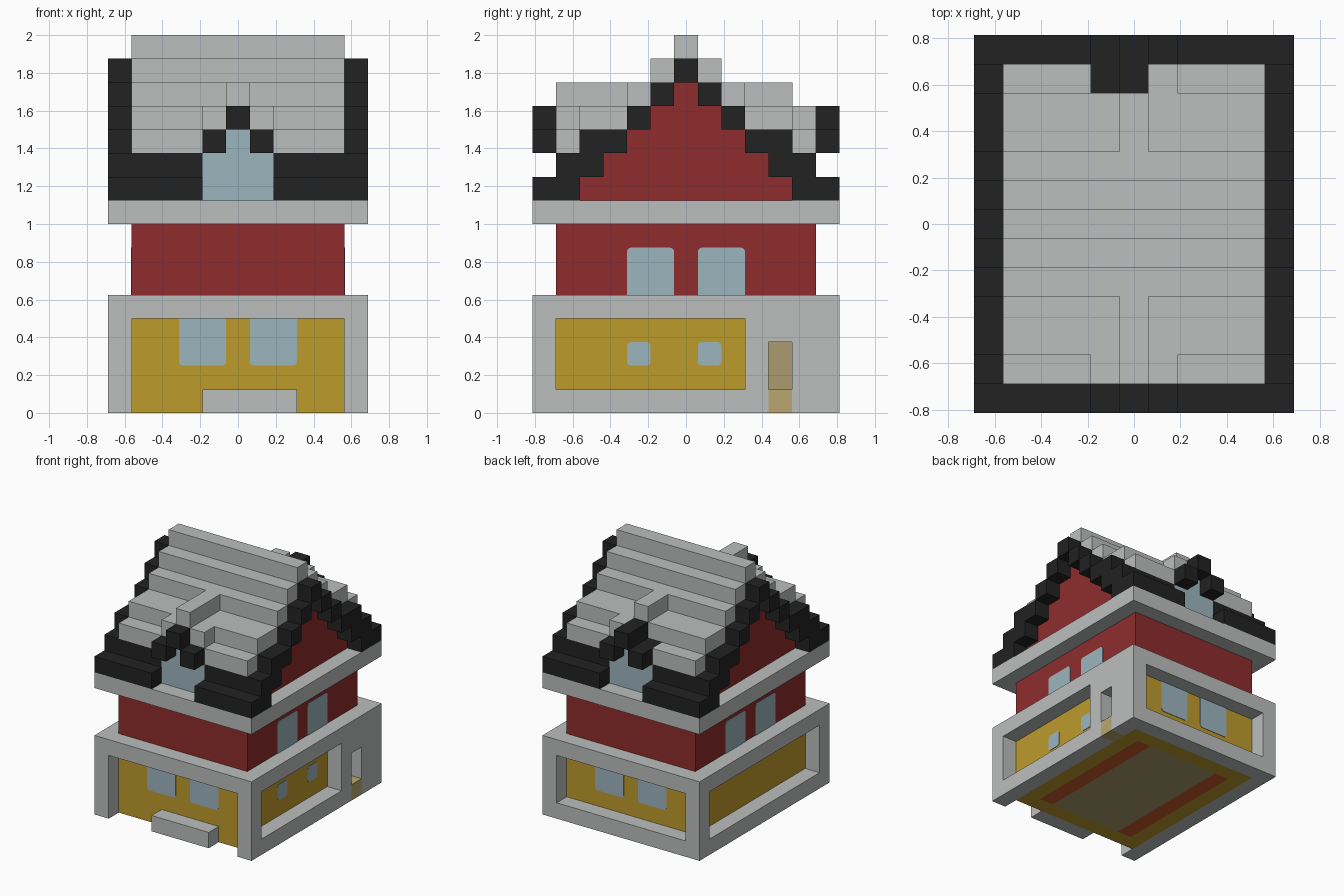
import bpy
import bmesh
from mathutils import Matrix, Vector

U = 0.125        # size of one building block
PLATE = 0.03     # thickness of painted plates, in blocks

old = bpy.data.objects.get("Cube")
if old:
    bpy.data.objects.remove(old, do_unlink=True)


def material(name, *rgb):
    lin = [((c / 255 + 0.055) / 1.055) ** 2.4 for c in rgb] + [1.0]
    mat = bpy.data.materials.new(name)
    mat.use_nodes = True
    mat.diffuse_color = lin
    bsdf = mat.node_tree.nodes["Principled BSDF"]
    bsdf.inputs["Base Color"].default_value = lin
    bsdf.inputs["Roughness"].default_value = 0.8
    return mat


STONE = material("pale_stone", 187, 191, 190)
BLACK = material("black_trim", 34, 34, 34)
RED = material("red_wall", 143, 44, 44)
YELLOW = material("yellow_wall", 190, 155, 44)
GLASS = material("blue_glass", 156, 181, 190)
TAN = material("tan_wood", 171, 155, 110)
SILL = material("light_tan_sill", 184, 167, 112)
ORANGE = material("orange_floor", 200, 90, 40)


def add_box(bm, x0, x1, y0, y1, z0, z1):
    size = Vector((x1 - x0, y1 - y0, z1 - z0)) * U
    mid = Vector((x0 + x1, y0 + y1, z0 + z1)) * U / 2
    mat = Matrix.Translation(mid) @ Matrix.Diagonal(size).to_4x4()
    return bmesh.ops.create_cube(bm, size=1, matrix=mat)["verts"]


def finish(bm, name, mat):
    mesh = bpy.data.meshes.new(name)
    bm.to_mesh(mesh)
    bm.free()
    mesh.materials.append(mat)
    obj = bpy.data.objects.new(name, mesh)
    bpy.context.collection.objects.link(obj)
    return obj


def part(name, mat, boxes, mirror=""):
    """Boxes in block units, repeated across the named axes."""
    bm = bmesh.new()
    for x0, x1, y0, y1, z0, z1 in boxes:
        xs = [(x0, x1)] + ([(-x1, -x0)] if "x" in mirror else [])
        ys = [(y0, y1)] + ([(-y1, -y0)] if "y" in mirror else [])
        for x in xs:
            for y in ys:
                add_box(bm, *x, *y, z0, z1)
    return finish(bm, name, mat)


def pane(name, axis, side, plane, a0, a1, z0, z1, round_low, round_high):
    """Thin window plate with softened corners on a wall facing x or y."""
    bm = bmesh.new()
    depth = sorted((side * plane, side * (plane + PLATE)))
    span = (*depth, a0, a1) if axis == 0 else (a0, a1, *depth)
    add_box(bm, *span, z0, z1)
    middle = (z0 + z1) / 2 * U
    edges = []
    for e in bm.edges:
        v, w = (vert.co for vert in e.verts)
        wanted = round_high if v.z > middle else round_low
        if abs(v[axis] - w[axis]) > PLATE * U / 2 and wanted:
            edges.append(e)
    bmesh.ops.bevel(bm, geom=edges, offset=0.022, segments=3,
                    profile=0.5, affect='EDGES')
    return finish(bm, name, GLASS)


# Ground floor: walls and floor
part("ground_side_walls", YELLOW, [(3.5, 4.5, -5.5, 5.5, 0, 4)], "x")
part("ground_end_walls", YELLOW, [(-3.5, 3.5, 4.5, 5.5, 0, 4)], "y")
part("floor_strips", ORANGE, [(2.5, 3.5, -4.5, 4.5, 0, 1)], "x")
part("floor_middle", TAN, [(-2.5, 2.5, -4.5, 4.5, 0, 1)])

# Ground floor: stone frame
part("corner_posts", STONE, [(4.5, 5.5, 5.5, 6.5, 0, 4)], "xy")
part("ground_ceiling_slab", STONE, [(-5.5, 5.5, -6.5, 6.5, 4, 5)])
part("left_base_beam", STONE, [(-5.5, -4.5, -5.5, 5.5, 0, 1)])
part("back_base_beam", STONE, [(-4.5, 4.5, 5.5, 6.5, 0, 1)])
part("front_step", STONE, [(-1.5, 2.5, -6.5, -5.5, 0, 1)])
part("door_side_frame", STONE, [
    (4.5, 5.5, -5.5, 2.5, 0, 1),
    (4.5, 5.5, 2.5, 3.5, 0, 4),
    (4.5, 5.5, 4.5, 5.5, 0, 4),
    (4.5, 5.5, 3.5, 4.5, 3, 4)])
part("door_sill", SILL, [(4.5, 5.5, 3.5, 4.5, 0, 1)])
part("door", TAN, [(4.5, 4.5 + PLATE, 3.5, 4.5, 1, 3)])

# Upper floor and eaves slab
part("upper_walls", RED, [(-4.5, 4.5, -5.5, 5.5, 5, 8)])
part("eaves_slab", STONE, [(-5.5, 5.5, -6.5, 6.5, 8, 9)])

# Windows
for side, face in ((-1, "front"), (1, "back")):
    for a in (-2.5, 0.5):
        pane("ground_window_" + face, 1, side, 5.5, a, a + 2, 2, 4, True, False)
for side, face in ((-1, "x_minus"), (1, "x_plus")):
    for a in (-2.5, 0.5):
        pane("upper_window_" + face, 0, side, 4.5, a, a + 2, 5, 7, False, True)
for a in (-2.5, 0.5):
    pane("small_window", 0, 1, 4.5, a, a + 1, 2, 3, True, True)

# Stepped gable and barge boards, one row per block of height
inner = [4.5, 3.5, 2.5, 1.5, 0.5]
outer = [6.5, 5.5, 4.5, 2.5, 1.5]
part("gable", RED, [(-4.5, 4.5, -y, y, 9 + i, 10 + i)
                    for i, y in enumerate(inner)])
part("barge_boards", BLACK, [(4.5, 5.5, a, b, 9 + i, 10 + i)
                             for i, (a, b) in enumerate(zip(inner, outer))], "xy")
part("barge_peaks", BLACK, [(4.5, 5.5, -0.5, 0.5, 14, 15)], "x")
part("eaves_rows", BLACK, [(1.5, 4.5, 4.5, 6.5, 9, 10),
                           (1.5, 4.5, 3.5, 5.5, 10, 11)], "xy")

# Stepped stone roof
part("roof_steps", STONE, [(-4.5, 4.5, 2.5, 4.5, 11, 12),
                           (-4.5, 4.5, 1.5, 4.5, 12, 13),
                           (-4.5, 4.5, 0.5, 2.5, 13, 14)], "y")
part("roof_ridge", STONE, [(-4.5, 4.5, -1.5, 1.5, 14, 15),
                           (-4.5, 4.5, -0.5, 0.5, 15, 16)])
part("roof_lower_step", STONE, [(1.5, 4.5, 4.5, 5.5, 11, 12)], "xy")

# Dormers
part("dormer_glass", GLASS, [(-1.5, 1.5, 3.5, 5.5, 9, 11),
                             (-0.5, 0.5, 4.5, 5.5, 11, 12)], "y")
part("dormer_side_trim", BLACK, [(0.5, 1.5, 5.5, 6.5, 11, 12)], "xy")
part("dormer_peak_trim", BLACK, [(-0.5, 0.5, 5.5, 6.5, 12, 13)], "y")
part("front_dormer_roof", STONE, [(-1.5, -0.5, -5.5, -4.5, 11, 13),
                                  (0.5, 1.5, -5.5, -4.5, 11, 13),
                                  (-0.5, 0.5, -5.5, -4.5, 12, 13),
                                  (-0.5, 0.5, -5.5, -2.5, 13, 14)])
part("back_dormer_roof", STONE, [(0.5, 1.5, 4.5, 5.5, 11, 13),
                                 (-0.5, 0.5, 2.5, 4.5, 13, 14)])
part("back_dormer_deep_trim", BLACK, [(-1.5, -0.5, 4.5, 5.5, 11, 12),
                                      (-0.5, 0.5, 4.5, 5.5, 12, 13)])
